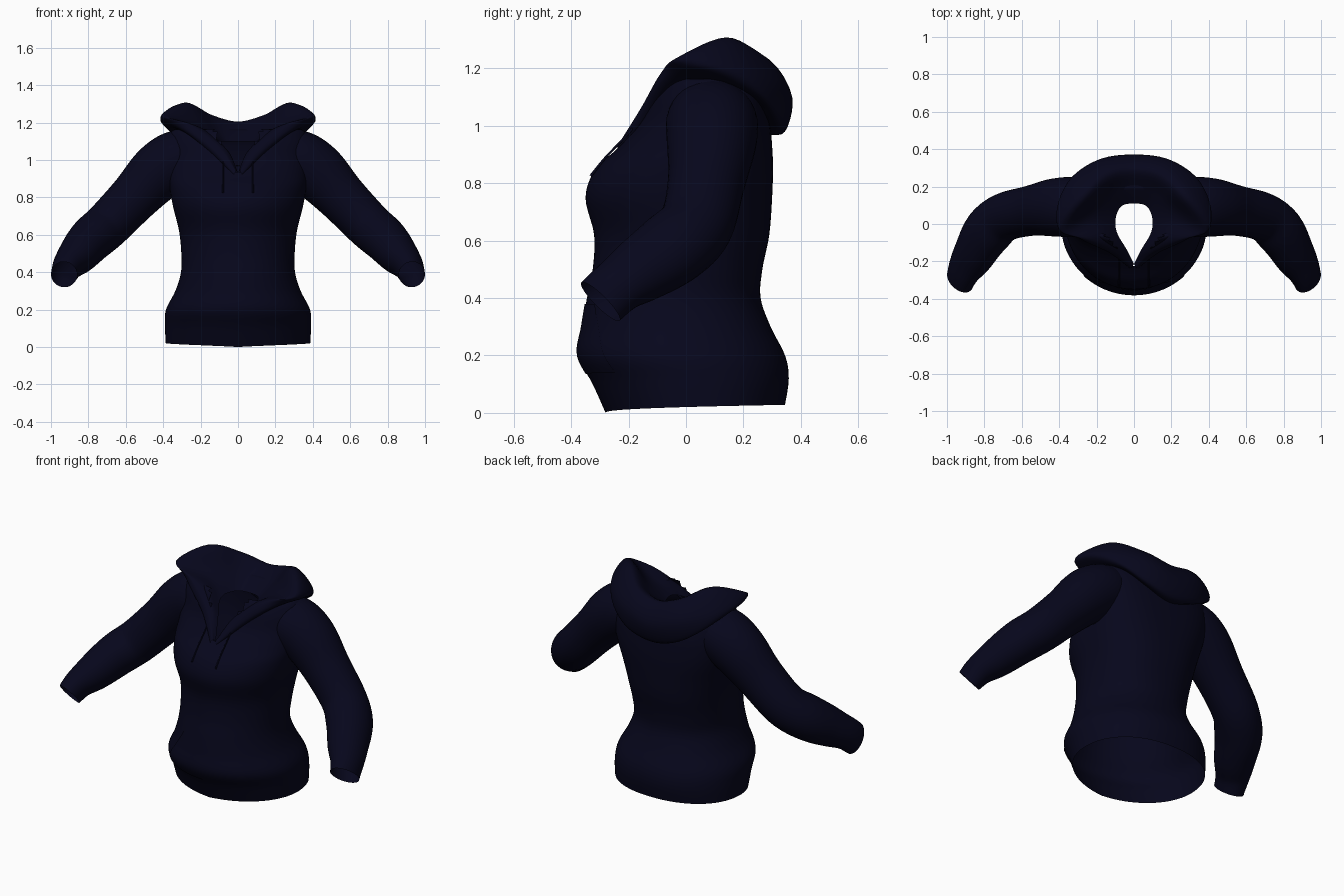
import bpy, bmesh, math
from mathutils import Vector

if "Cube" in bpy.data.objects:
    bpy.data.objects.remove(bpy.data.objects["Cube"])

navy = bpy.data.materials.new("dark_navy_cloth")
navy.diffuse_color = (0.002, 0.002, 0.0115, 1)
navy.use_nodes = True
navy.node_tree.nodes["Principled BSDF"].inputs["Base Color"].default_value = navy.diffuse_color


def spline(rows, t):
    """Catmull-Rom interpolation through equally long rows of numbers."""
    last = len(rows) - 1
    i = min(int(t), last - 1)
    f = t - i
    a, b, c, d = (rows[max(0, min(last, i + k))] for k in (-1, 0, 1, 2))
    return [0.5 * (2 * q + (r - p) * f + (2 * p - 5 * q + 4 * r - s) * f * f
                   + (3 * q - p - 3 * r + s) * f ** 3)
            for p, q, r, s in zip(a, b, c, d)]


def grid(name, rows, closed=False, drop=None):
    """Smooth surface through rows of points; drop() removes faces."""
    n = len(rows[0])
    bm = bmesh.new()
    vs = [[bm.verts.new(p) for p in row] for row in rows]
    for j in range(len(rows) - 1):
        for i in range(n if closed else n - 1):
            k = (i + 1) % n
            quad = (vs[j][i], vs[j][k], vs[j + 1][k], vs[j + 1][i])
            mid = sum((v.co for v in quad), Vector()) / 4
            if not (drop and drop(mid)):
                bm.faces.new(quad)
    bmesh.ops.delete(bm, geom=[v for v in bm.verts if not v.link_faces], context='VERTS')
    bmesh.ops.recalc_face_normals(bm, faces=bm.faces)
    for f in bm.faces:
        f.smooth = True
    me = bpy.data.meshes.new(name)
    bm.to_mesh(me)
    bm.free()
    me.materials.append(navy)
    ob = bpy.data.objects.new(name, me)
    bpy.context.collection.objects.link(ob)
    return ob


def tube(name, path, side, steps, sides, drop=None):
    """Oval tube along x, y, z, radius, radius rows; side mirrors it."""
    rows = []
    for k in range((len(path) - 1) * steps + 1):
        t = k / steps
        x, y, z, ra, rb = spline(path, t)
        ahead = Vector(spline(path, min(t + 0.1, len(path) - 1))[:3])
        behind = Vector(spline(path, max(t - 0.1, 0))[:3])
        tan = (ahead - behind).normalized()
        u = tan.cross(Vector((0, 1, 0))).normalized()
        v = u.cross(tan)
        ring = []
        for i in range(sides):
            a = math.tau * i / sides
            p = Vector((x, y, z)) + u * ra * math.cos(a) + v * rb * math.sin(a)
            ring.append((p.x * side, p.y, p.z))
        rows.append(ring)
    return grid(name, rows, True, drop)


# Torso rings: half width, front y, back y, front z, back z, back squareness
BODY = [(.387, -.28, .345, 0, .028, 2.2), (.39, -.325, .358, .1, .12, 2.2),
        (.385, -.376, .345, .2, .2, 2.2), (.335, -.362, .295, .3, .3, 2.2),
        (.305, -.345, .26, .4, .4, 2.2), (.303, -.325, .266, .5, .5, 2.3),
        (.315, -.32, .29, .62, .62, 2.4), (.347, -.35, .3, .75, .75, 2.6),
        (.365, -.315, .303, .85, .85, 2.9), (.375, -.24, .3, .92, .93, 3),
        (.38, -.17, .29, 1.0, 1.02, 3), (.375, -.13, .26, 1.1, 1.11, 3),
        (.32, -.085, .2, 1.165, 1.165, 2.6), (.14, -.05, .115, 1.09, 1.08, 2.1)]


def body(phi, t, out=0):
    """Point on the torso; phi is measured from the front."""
    w, yf, yb, zf, zb, n = spline(BODY, t)
    if math.cos(phi) > 0:
        n = 2.0
    bow = lambda s: math.copysign(abs(s) ** (2 / n), s)
    f = 0.5 - 0.5 * bow(math.cos(phi))
    return ((w + out) * bow(math.sin(phi)),
            yf - out + (yb - yf + 2 * out) * f, zf + (zb - zf) * f ** 0.4)


def inside_body(p):
    """True well within the torso wall."""
    lo, hi = 0, 12
    for _ in range(14):
        t = (lo + hi) / 2
        row = spline(BODY, t)
        lo, hi = (t, hi) if (row[3] + row[4]) / 2 < p.z else (lo, t)
    w, yf, yb, _, _, n = spline(BODY, lo)
    cy, hy = (yf + yb) / 2, (yb - yf) / 2 - .015
    n = n if p.y > cy else 2.0
    return abs(p.x / (w - .015)) ** n + abs((p.y - cy) / hy) ** n < 1 and p.z < 1.155


# Sleeves, gathered into narrow cuffs
SLEEVE = [(.22, .085, 1.025, .13, .14), (.32, .09, 1.005, .155, .16),
          (.425, .088, .935, .155, .155), (.555, .07, .80, .134, .134),
          (.695, .035, .655, .126, .13), (.785, -.045, .575, .122, .135),
          (.855, -.16, .495, .106, .118), (.905, -.24, .44, .084, .1),
          (.93, -.298, .388, .07, .096)]
SLEEVE_CORE = [Vector(spline(SLEEVE, k / 8)[:3]) for k in range(10, 25)]


def torso_gap(p):
    """V neck opening, neck hole under the hood and the two armholes."""
    if p.y < 0 and p.z > 0.92 and abs(p.x) < (p.z - 0.9) * 0.5:
        return True
    if p.z > 1.09 and (p.x / .26) ** 2 + ((p.y - .05) / .14) ** 2 < 1:
        return True
    q = Vector((abs(p.x), p.y, p.z))
    return any((q - c).length < 0.115 for c in SLEEVE_CORE)


turn = [math.tau * i / 80 for i in range(80)]
grid("torso", [[body(a, j / 5) for a in turn] for j in range(63)], True, torso_gap)

# Front pouch pocket follows the torso surface
pocket = []
for j in range(17):
    f = j / 16
    half = 0.78 - 0.3 * f ** 1.5
    pocket.append([body(half * (i / 12 - 1), 1.35 + 2.45 * f, .004) for i in range(25)])
grid("pouch_pocket", pocket)

# Draw cords hanging from the collar
CORD = [(.08, -.14, 1.06, .004, .004), (.08, -.195, .98, .004, .004),
        (.08, -.28, .89, .004, .004), (.08, -.332, .825, .005, .005)]
for label, side in (("left", 1), ("right", -1)):
    tube(label + "_sleeve", SLEEVE, side, 6, 36, inside_body)
    tube(label + "_draw_cord", CORD, side, 4, 8)

# Lowered hood: sections from neck over the rim to the outer tuck, front to back
HOOD = [
    [(0, -.215, .93), (.005, -.22, .935), (.01, -.232, .94),
     (.02, -.238, .925), (.02, -.232, .915), (.015, -.215, .915)],
    [(.04, -.135, 1.03), (.065, -.145, 1.055), (.10, -.155, 1.065),
     (.13, -.155, 1.05), (.135, -.14, 1.03), (.115, -.12, 1.03)],
    [(.085, -.06, 1.08), (.16, -.07, 1.15), (.25, -.085, 1.187),
     (.285, -.08, 1.165), (.28, -.055, 1.145), (.24, -.03, 1.14)],
    [(.1, 0, 1.1), (.22, .02, 1.18), (.385, -.03, 1.238),
     (.412, .03, 1.21), (.37, .08, 1.175), (.3, .08, 1.15)],
    [(.09, .06, 1.1), (.17, .12, 1.19), (.28, .14, 1.308),
     (.36, .2, 1.2), (.32, .25, 1.11), (.25, .22, 1.1)],
    [(.06, .1, 1.1), (.1, .18, 1.17), (.15, .265, 1.245),
     (.2, .335, 1.15), (.18, .33, 1.02), (.14, .275, 1.02)],
    [(0, .11, 1.1), (0, .2, 1.16), (0, .3, 1.205),
     (0, .37, 1.1), (0, .345, .98), (0, .28, .97)]]
mirrored = [[(-x, y, z) for x, y, z in s] for s in HOOD[:-1]]
stations = [[c for p in s for c in p] for s in mirrored + HOOD[::-1]]
hood = []
for k in range(12 * 6 + 1):
    flat = spline(stations, k / 6)
    section = [flat[i:i + 3] for i in range(0, 18, 3)]
    hood.append([spline(section, m / 5) for m in range(26)])
grid("hood", hood)
